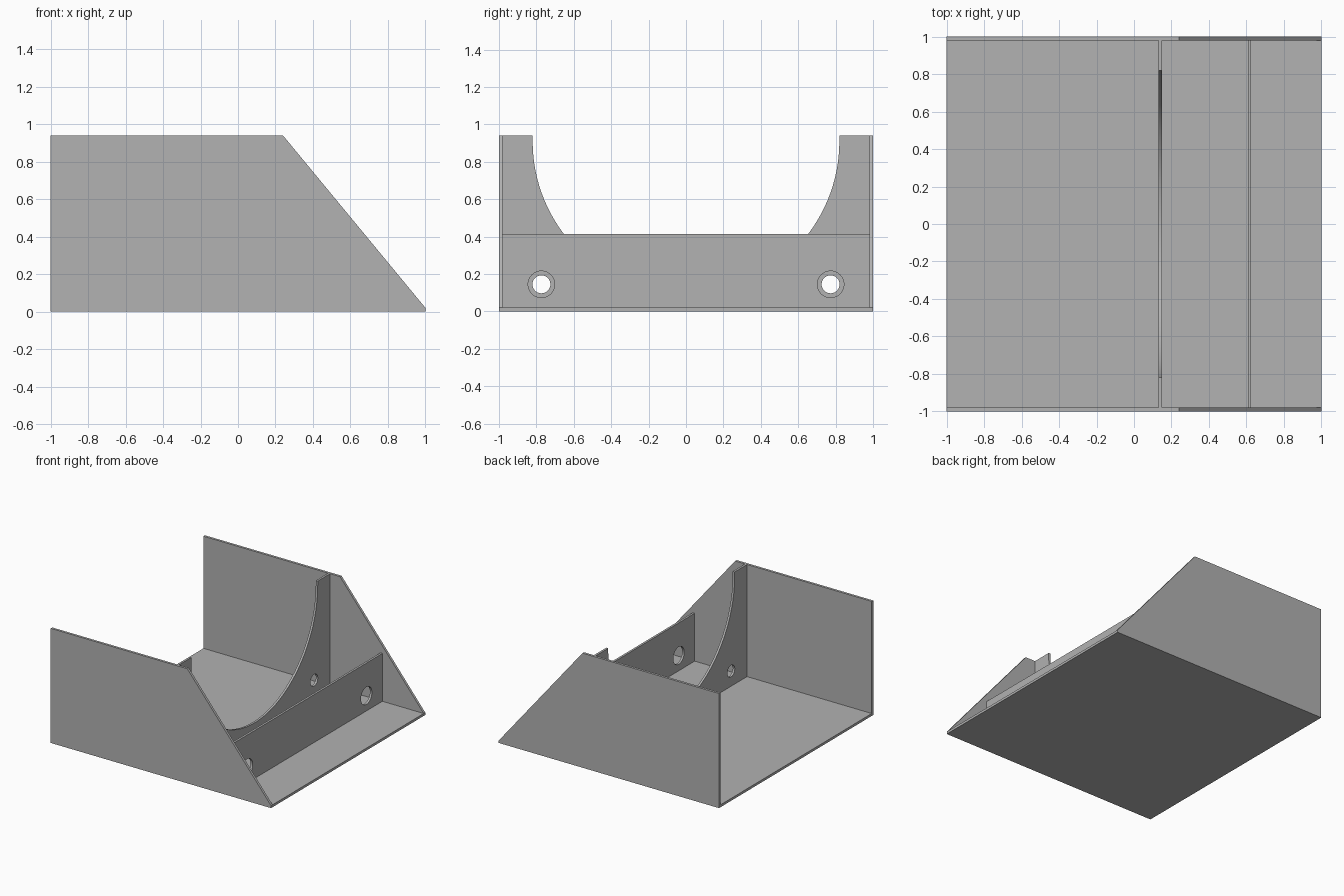
import bpy, bmesh, math
from mathutils import Vector

if "Cube" in bpy.data.objects:
    bpy.data.objects.remove(bpy.data.objects["Cube"])

grey = bpy.data.materials.new("light_grey")
grey.diffuse_color = (0.445, 0.445, 0.445, 1)
grey.use_nodes = True
grey.node_tree.nodes["Principled BSDF"].inputs["Base Color"].default_value = grey.diffuse_color

T = 0.02       # sheet thickness
H = 0.94       # wall height
INNER = 1 - T  # inner face of the side walls


def prism(name, points, offset):
    """Extrude a closed 3D outline along offset."""
    bm = bmesh.new()
    face = bm.faces.new([bm.verts.new(p) for p in points])
    ext = bmesh.ops.extrude_face_region(bm, geom=[face])
    verts = [g for g in ext["geom"] if isinstance(g, bmesh.types.BMVert)]
    bmesh.ops.translate(bm, verts=verts, vec=Vector(offset))
    bmesh.ops.recalc_face_normals(bm, faces=bm.faces)
    mesh = bpy.data.meshes.new(name)
    bm.to_mesh(mesh)
    bm.free()
    mesh.materials.append(grey)
    obj = bpy.data.objects.new(name, mesh)
    bpy.context.collection.objects.link(obj)
    return obj


def activate(obj):
    bpy.ops.object.select_all(action='DESELECT')
    obj.select_set(True)
    bpy.context.view_layer.objects.active = obj


def drill(obj, x, radius):
    """Cut the pair of round holes through a cross plate."""
    for y in (-0.773, 0.773):
        ring = [(x - 0.1, y + radius * math.cos(a), 0.145 + radius * math.sin(a))
                for a in (2 * math.pi * i / 48 for i in range(48))]
        cutter = prism("hole_cutter", ring, (0.2, 0, 0))
        cutter.hide_render = True
        activate(obj)
        mod = obj.modifiers.new("hole", 'BOOLEAN')
        mod.operation = 'DIFFERENCE'
        mod.solver = 'EXACT'
        mod.object = cutter
        bpy.ops.object.modifier_apply(modifier=mod.name)
        bpy.data.objects.remove(cutter)
    activate(obj)
    bpy.ops.object.shade_smooth_by_angle(angle=math.radians(30))


# Floor
prism("floor", [(-1, -INNER, 0), (1, -INNER, 0), (1, INNER, 0), (-1, INNER, 0)], (0, 0, T))

# Side walls with the sloping front edge
side = [(-1, 0), (1, 0), (1, T), (0.24, H), (-1, H)]
for name, y in (("near_wall", -1), ("far_wall", INNER)):
    prism(name, [(x, y, z) for x, z in side], (0, T, 0))

# Cradle plate: round cutout open at the top
R, CZ, CX = 0.82, 0.91, 0.132
arc = [(CX, R * math.cos(a), CZ - R * math.sin(a))
       for a in (math.pi * i / 64 for i in range(65))]
outline = [(CX, -INNER, T), (CX, INNER, T), (CX, INNER, H), (CX, R, H)]
outline += arc + [(CX, -R, H), (CX, -INNER, H)]
cradle = prism("cradle_plate", outline, (0.018, 0, 0))
drill(cradle, CX, 0.048)

# Low front plate with larger holes
FX = 0.607
front = prism("front_plate", [(FX, -INNER, T), (FX, INNER, T), (FX, INNER, 0.413),
                              (FX, -INNER, 0.413)], (0.018, 0, 0))
drill(front, FX, 0.071)
